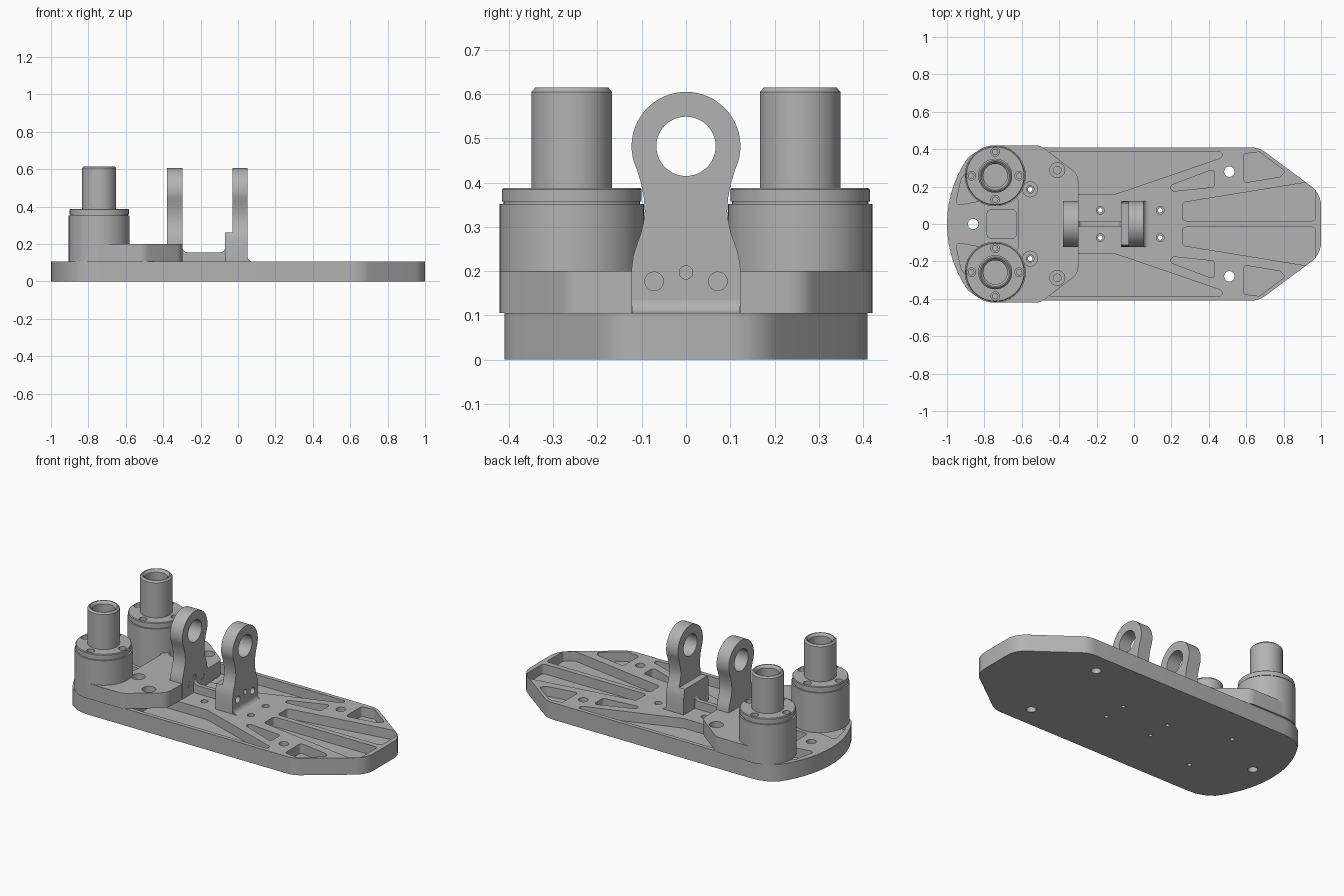
import bpy, bmesh
from math import sin, cos, pi, radians
from mathutils import Vector

if "Cube" in bpy.data.objects:
    bpy.data.objects.remove(bpy.data.objects["Cube"])

metal = bpy.data.materials.new("brushed grey metal")
metal.use_nodes = True
GREY = (0.45, 0.45, 0.45, 1)
metal.diffuse_color = GREY
metal.node_tree.nodes["Principled BSDF"].inputs["Base Color"].default_value = GREY


def rounded(points, radius, steps=6):
    """Fillet every corner of a 2D polygon with a circular arc."""
    out = []
    n = len(points)
    for i in range(n):
        p = Vector(points[i])
        a, b = Vector(points[i - 1]) - p, Vector(points[(i + 1) % n]) - p
        half = a.angle(b) / 2
        reach = min(radius * cos(half) / sin(half), 0.45 * a.length, 0.45 * b.length)
        start, end, w = p + a.normalized() * reach, p + b.normalized() * reach, sin(half)
        for k in range(steps + 1):
            t = k / steps
            c0, c1, c2 = (1 - t) ** 2, 2 * w * t * (1 - t), t * t
            out.append((start * c0 + p * c1 + end * c2) / (c0 + c1 + c2))
    return out


def mirrored(half):
    """Close a half outline by mirroring it in the first coordinate's sign."""
    return half + [(-u, v) for u, v in reversed(half)]


def flip_y(points):
    return [(x, -y) for x, y in points]


PLACE = {"x": lambda u, v, w: (w, u, v),
         "y": lambda u, v, w: (u, w, v),
         "z": lambda u, v, w: (u, v, w)}


def prism(bm, points, lo, hi, axis="z"):
    put = PLACE[axis]
    a = [bm.verts.new(put(u, v, lo)) for u, v in points]
    b = [bm.verts.new(put(u, v, hi)) for u, v in points]
    bm.faces.new(a)
    bm.faces.new(b)
    for i in range(len(a)):
        bm.faces.new((a[i - 1], a[i], b[i], b[i - 1]))


def lathe(bm, profile, centre, axis="z", sides=32):
    """Revolve (radius, height) points; the profile starts and ends on the axis."""
    put = PLACE[axis]
    rings = []
    for r, h in profile:
        count = sides if r else 1
        rings.append([bm.verts.new(put(centre[0] + r * cos(2 * pi * k / sides),
                                       centre[1] + r * sin(2 * pi * k / sides), h))
                      for k in range(count)])
    for p, q in zip(rings, rings[1:]):
        for k in range(sides):
            j = (k + 1) % sides
            if len(p) == 1:
                bm.faces.new((p[0], q[k], q[j]))
            elif len(q) == 1:
                bm.faces.new((p[k], q[0], p[j]))
            else:
                bm.faces.new((p[k], q[k], q[j], p[j]))


def hole(bm, centre, r, lo, hi, axis="z", sides=24):
    lathe(bm, [(0, lo), (r, lo), (r, hi), (0, hi)], centre, axis, sides)


def step_hole(bm, centre, small, large, lo, ledge, hi):
    lathe(bm, [(0, lo), (small, lo), (small, ledge), (large, ledge), (large, hi), (0, hi)],
          centre, sides=20)


def finish(name, bm):
    bmesh.ops.recalc_face_normals(bm, faces=bm.faces)
    mesh = bpy.data.meshes.new(name)
    bm.to_mesh(mesh)
    bm.free()
    mesh.materials.append(metal)
    obj = bpy.data.objects.new(name, mesh)
    bpy.context.collection.objects.link(obj)
    return obj


def carve(obj, cutter_bm):
    """Subtract the cutter and bake the result."""
    cutter = finish("cutter", cutter_bm)
    cutter.hide_render = True
    mod = obj.modifiers.new("cut", "BOOLEAN")
    mod.operation, mod.solver, mod.object = "DIFFERENCE", "EXACT", cutter
    graph = bpy.context.evaluated_depsgraph_get()
    baked = bpy.data.meshes.new_from_object(obj.evaluated_get(graph))
    obj.modifiers.clear()
    obj.data = baked
    bpy.data.objects.remove(cutter)


parts = []
DECK = 0.105          # top of the base plate
TOWER = (-0.742, 0.258)

# Base plate: bowed rear end, tapered nose
nose = rounded([(0.3, -0.41), (0.667, -0.41), (1, -0.163),
                (1, 0.163), (0.667, 0.41), (0.3, 0.41)], 0.13)[7:-7]
bow = [(-0.38 - 0.62 * cos(radians(a)), 0.62 * sin(radians(a))) for a in range(35, -36, -5)]
corner = [(-0.74, 0.41), (-0.79, 0.405), (-0.84, 0.388)]
bm = bmesh.new()
prism(bm, nose + corner + bow + flip_y(corner)[::-1], 0, DECK)
base = finish("base_plate", bm)
parts.append(base)

# Lightening pockets and bolt holes in the base
pockets = [
    [(0.26, 0.017), (0.97, 0.017), (0.97, 0.18), (0.92, 0.222), (0.26, 0.115)],
    [(0.585, 0.22), (0.78, 0.252), (0.81, 0.28), (0.67, 0.385), (0.585, 0.375)],
    [(0.08, 0.162), (0.43, 0.198), (0.43, 0.295)],
    [(-0.46, 0.16), (-0.1, 0.16), (0.47, 0.355), (0.47, 0.385), (-0.46, 0.385)],
    [(-0.955, 0.1), (-0.72, 0.14), (-0.72, 0.34), (-0.86, 0.34), (-0.925, 0.235)],
]
cut = bmesh.new()
for shape in pockets:
    for outline in (shape, flip_y(shape)):
        prism(cut, rounded(outline, 0.018), 0.045, 0.2)
prism(cut, rounded([(-0.785, -0.075), (-0.63, -0.075), (-0.63, 0.075), (-0.785, 0.075)], 0.02),
      0.045, 0.2)
hole(cut, (-0.86, 0), 0.028, -0.1, 0.2)
for side in (1, -1):
    hole(cut, (0.51, 0.28 * side), 0.028, -0.1, 0.2)
    for x in (-0.18, 0.14):
        step_hole(cut, (x, 0.073 * side), 0.012, 0.021, -0.1, 0.06, 0.2)
    hole(cut, (-0.555, 0.185 * side), 0.013, -0.1, 0.2)
carve(base, cut)

# Mounting plate that carries the two towers
rim = rounded([(-0.9, -0.42), (-0.5, -0.42), (-0.298, -0.265),
               (-0.298, 0.265), (-0.5, 0.42), (-0.9, 0.42)], 0.07)[7:-7]
inner = [(TOWER[0], 0.42), (TOWER[0], TOWER[1]), (-0.62, 0.13)]
bm = bmesh.new()
prism(bm, rim + inner + flip_y(inner)[::-1], DECK, 0.2)
mount = finish("mounting_plate", bm)
parts.append(mount)
cut = bmesh.new()
for side in (1, -1):
    for x, y in ((-0.41, 0.288), (-0.555, 0.185)):
        step_hole(cut, (x, y * side), 0.02, 0.04, 0.05, 0.16, 0.3)
carve(mount, cut)

# Towers: drum, grooved flange and hollow post
tower_profile = [(0, 0.25), (0.064, 0.25), (0.064, 0.6), (0.076, 0.615), (0.082, 0.615),
                 (0.091, 0.605), (0.091, 0.388), (0.154, 0.388), (0.158, 0.384),
                 (0.158, 0.357), (0.154, 0.357), (0.154, 0.352), (0.163, 0.352),
                 (0.163, DECK), (0, DECK)]
for side, label in ((1, "back"), (-1, "front")):
    centre = (TOWER[0], TOWER[1] * side)
    bm = bmesh.new()
    lathe(bm, tower_profile, centre, sides=64)
    tower = finish(label + "_tower", bm)
    cut = bmesh.new()
    for k in range(4):
        spot = (centre[0] + 0.128 * cos(k * pi / 2), centre[1] + 0.128 * sin(k * pi / 2))
        step_hole(cut, spot, 0.014, 0.023, 0.3, 0.365, 0.5)
    carve(tower, cut)
    parts.append(tower)

# Two upright lugs with waisted necks and eye holes
waist = [(0.123, DECK), (0.123, 0.205), (0.119, 0.235), (0.111, 0.26), (0.102, 0.285),
         (0.096, 0.31), (0.093, 0.335), (0.095, 0.365), (0.102, 0.4), (0.111, 0.43)]
crown = [(0.123 * cos(radians(a)), 0.482 + 0.123 * sin(radians(a))) for a in range(-16, 91, 6)]
for label, lo, hi in (("rear_lug", -0.38, -0.296), ("nose_lug", -0.03, 0.05)):
    bm = bmesh.new()
    prism(bm, mirrored(waist + crown), lo, hi, "x")
    lug = finish(label, bm)
    cut = bmesh.new()
    hole(cut, (0, 0.482), 0.067, lo - 0.1, hi + 0.1, "x", 48)
    for y in (-0.072, 0.072):
        hole(cut, (y, 0.177), 0.021, hi - 0.05, hi + 0.1, "x")
    hole(cut, (0, 0.197), 0.015, hi - 0.05, hi + 0.1, "x")
    carve(lug, cut)
    parts.append(lug)

# Thick heel behind the nose lug
bm = bmesh.new()
prism(bm, mirrored(waist[:4]), -0.07, -0.029, "x")
parts.append(finish("lug_heel", bm))

# Concave fillet at the foot of the nose lug
sweep = [(0.08 - 0.03 * sin(a * pi / 12), 0.135 - 0.03 * cos(a * pi / 12)) for a in range(7)]
bm = bmesh.new()
prism(bm, sweep + [(0.045, 0.135), (0.045, DECK)], -0.122, 0.122, "y")
parts.append(finish("foot_fillet", bm))

# Thin rib tying the two lugs together, filleted at both ends
left = [(-0.27 - 0.028 * sin(a * pi / 12), 0.183 - 0.028 * cos(a * pi / 12)) for a in range(6, -1, -1)]
right = [(-0.366 - x, z) for x, z in reversed(left)]
bm = bmesh.new()
prism(bm, [(-0.31, DECK), (-0.31, 0.183)] + left + right + [(-0.06, 0.183), (-0.06, DECK)],
      -0.013, 0.013, "y")
parts.append(finish("tie_rib", bm))

# Smooth the curved walls and keep edges crisp
bpy.ops.object.select_all(action="DESELECT")
for part in parts:
    part.select_set(True)
bpy.context.view_layer.objects.active = base
bpy.ops.object.shade_smooth_by_angle(angle=radians(30))
